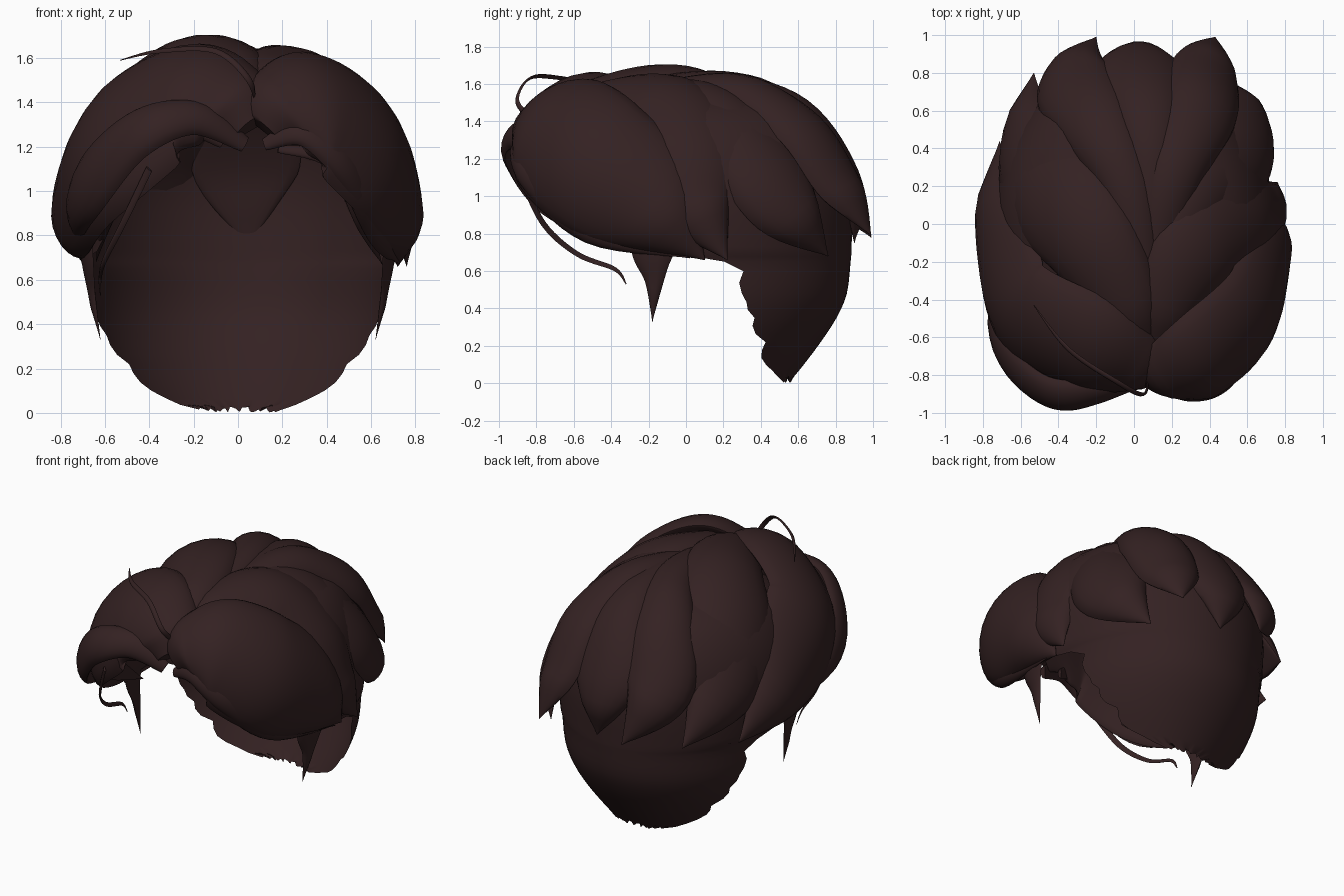
import bpy, math, random
from mathutils import Vector

random.seed(4)
hair = bpy.data.materials.new("dark brown hair")
hair.diffuse_color = (0.034, 0.0155, 0.016, 1)

CENTRE = Vector((0, 0, 0.8))
RADII = (0.8, 0.92, 0.85)


def smooth_path(rows, steps):
    """Catmull-Rom interpolation of rows of any length."""
    out = []
    n = len(rows)
    for i in range(n - 1):
        p = [rows[max(i - 1, 0)], rows[i], rows[i + 1], rows[min(i + 2, n - 1)]]
        for k in range(steps):
            t = k / steps
            out.append([0.5 * (2 * b + (c - a) * t + (2 * a - 5 * b + 4 * c - d) * t * t
                               + (3 * b - a - 3 * c + d) * t ** 3)
                        for a, b, c, d in zip(*p)])
    out.append(list(rows[-1]))
    return out


def make(name, verts, faces):
    mesh = bpy.data.meshes.new(name)
    mesh.from_pydata(verts, [], faces)
    mesh.materials.append(hair)
    mesh.validate()
    ob = bpy.data.objects.new(name, mesh)
    bpy.context.collection.objects.link(ob)
    bpy.ops.object.select_all(action='DESELECT')
    ob.select_set(True)
    bpy.context.view_layer.objects.active = ob
    bpy.ops.object.mode_set(mode='EDIT')
    bpy.ops.mesh.select_all(action='SELECT')
    bpy.ops.mesh.normals_make_consistent(inside=False)
    bpy.ops.object.mode_set(mode='OBJECT')
    bpy.ops.object.shade_smooth_by_angle(angle=math.radians(50))
    return ob


def lock(name, thick, *stations, sides=20, steps=7):
    """Curved, tapered lock lying on the head; a station is x, y, z, half width."""
    path = smooth_path(stations, steps)
    pts = [Vector(p[:3]) for p in path]
    verts, faces = [], []
    for i, c in enumerate(pts):
        w = max(path[i][3], 0.002)
        tangent = (pts[min(i + 1, len(pts) - 1)] - pts[max(i - 1, 0)]).normalized()
        d = c - CENTRE
        n = Vector([d[k] / RADII[k] ** 2 for k in range(3)])
        n = (n - tangent * n.dot(tangent)).normalized()
        side = tangent.cross(n)
        th = min(thick, w * 0.6)
        for j in range(sides):
            a = 2 * math.pi * j / sides
            s, h = math.cos(a), math.sin(a)
            h *= th if h > 0 else th * 0.3
            verts.append(c + side * w * s + n * (h - 0.6 * w * w * s * s))
    for i in range(len(pts) - 1):
        for j in range(sides):
            k = (j + 1) % sides
            faces.append((i * sides + j, i * sides + k, (i + 1) * sides + k, (i + 1) * sides + j))
    faces.append(tuple(range(sides)))
    faces.append(tuple(range(len(verts) - sides, len(verts))))
    return make(name, verts, faces)


# Scalp shell, open at the face: z, half width, half depth, front edge y
rows = smooth_path([
    (0.015, 0.45, 0.50, 0.52), (0.1, 0.51, 0.57, 0.43), (0.22, 0.59, 0.66, 0.41),
    (0.35, 0.65, 0.745, 0.36), (0.48, 0.685, 0.80, 0.30), (0.65, 0.70, 0.82, 0.22),
    (0.73, 0.72, 0.825, -0.33), (1.0, 0.73, 0.825, -0.48), (1.25, 0.68, 0.75, -0.48),
    (1.45, 0.54, 0.60, -0.4), (1.56, 0.3, 0.35, -0.25), (1.6, 0.04, 0.05, -0.0)], 3)
COLS = 40
verts, faces = [], []
for r, (z, a, b, front) in enumerate(rows):
    jag = random.uniform(-0.025, 0.025) if 0 < r < 18 else 0
    t0 = math.asin(max(-0.99, min(0.97, (front + jag - 0.06) / b)))
    for j in range(COLS + 1):
        t = t0 + (math.pi - 2 * t0) * j / COLS
        dz = random.uniform(-0.015, 0.015) if r == 0 else 0
        verts.append((a * math.cos(t), 0.06 + b * math.sin(t), z + dz))
for r in range(len(rows) - 1):
    for j in range(COLS):
        v = r * (COLS + 1) + j
        faces.append((v, v + 1, v + COLS + 2, v + COLS + 1))
make("scalp_shell", verts, faces)

# Swept fringe on both sides of the parting
lock("left_fringe", 0.13, (0.07, -0.81, 1.29, 0.11), (-0.04, -0.74, 1.39, 0.25),
     (-0.27, -0.67, 1.44, 0.36), (-0.59, -0.51, 1.23, 0.4), (-0.70, -0.1, 1.0, 0.33),
     (-0.71, 0.44, 0.72, 0), sides=28)
lock("right_fringe", 0.13, (0.11, -0.83, 1.28, 0.11), (0.2, -0.79, 1.36, 0.24),
     (0.38, -0.72, 1.385, 0.35), (0.61, -0.52, 1.21, 0.38), (0.695, -0.22, 0.98, 0.32),
     (0.72, 0.1, 0.66, 0), sides=28)

# Layers beneath the fringe
lock("left_fringe_under", 0.07, (0.03, -0.84, 1.21, 0.04), (-0.2, -0.89, 1.33, 0.09),
     (-0.46, -0.88, 1.25, 0.13), (-0.68, -0.65, 1.0, 0.15), (-0.72, -0.2, 0.77, 0.02))
lock("left_fringe_inner", 0.05, (-0.07, -0.8, 1.22, 0.03), (-0.24, -0.84, 1.3, 0.06),
     (-0.43, -0.8, 1.21, 0.08), (-0.57, -0.58, 0.97, 0.09), (-0.64, -0.12, 0.68, 0))
lock("right_fringe_under", 0.06, (0.12, -0.86, 1.21, 0.03), (0.3, -0.89, 1.26, 0.07),
     (0.49, -0.81, 1.1, 0.09), (0.63, -0.5, 0.83, 0.09), (0.73, 0.02, 0.67, 0))
lock("right_fringe_inner", 0.03, (0.18, -0.79, 1.19, 0.02), (0.42, -0.73, 1.13, 0.04),
     (0.56, -0.52, 0.86, 0.05), (0.65, -0.15, 0.67, 0))

# Locks sweeping back from the parting
lock("left_side_lock", 0.1, (0.06, -0.74, 1.39, 0.05), (-0.05, -0.42, 1.55, 0.19),
     (-0.25, -0.08, 1.585, 0.27), (-0.45, 0.17, 1.42, 0.31), (-0.57, 0.42, 1.07, 0.26),
     (-0.53, 0.8, 0.77, 0))
lock("left_back_lock", 0.1, (0.07, -0.66, 1.44, 0.05), (0.04, -0.25, 1.56, 0.1),
     (-0.04, 0.2, 1.585, 0.14), (-0.21, 0.55, 1.43, 0.2), (-0.33, 0.78, 1.1, 0.21),
     (-0.2, 0.99, 0.78, 0))
lock("middle_back_lock", 0.09, (0.08, -0.6, 1.46, 0.05), (0.08, -0.2, 1.55, 0.08),
     (0.1, 0.2, 1.57, 0.12), (0.08, 0.6, 1.44, 0.19), (0.03, 0.84, 1.1, 0.24),
     (0.05, 0.9, 0.75, 0))
lock("right_back_lock", 0.1, (0.09, -0.6, 1.46, 0.05), (0.12, -0.15, 1.55, 0.1),
     (0.22, 0.28, 1.555, 0.16), (0.36, 0.62, 1.35, 0.21), (0.39, 0.83, 1.03, 0.18),
     (0.43, 0.99, 0.79, 0))
lock("right_rear_side_lock", 0.1, (0.09, -0.66, 1.43, 0.05), (0.17, -0.2, 1.53, 0.13),
     (0.34, 0.17, 1.47, 0.2), (0.54, 0.38, 1.21, 0.26), (0.6, 0.54, 0.95, 0.22),
     (0.5, 0.76, 0.68, 0))
lock("right_side_lock", 0.1, (0.1, -0.74, 1.38, 0.05), (0.18, -0.42, 1.51, 0.19),
     (0.37, -0.13, 1.5, 0.28), (0.6, 0.0, 1.25, 0.29), (0.7, 0.06, 0.95, 0.2),
     (0.76, 0.22, 0.66, 0))

# Pointed sideburns
for side, label in ((-1, "left"), (1, "right")):
    lock(label + "_sideburn", 0.02, (side * 0.7, -0.17, 0.85, 0.16),
         (side * 0.68, -0.18, 0.68, 0.11), (side * 0.655, -0.17, 0.54, 0.05),
         (side * 0.62, -0.18, 0.33, 0), sides=10)

# Loose flyaway strands
lock("top_flyaway", 0.012, (0.07, -0.78, 1.38, 0.015), (0.05, -0.9, 1.5, 0.016),
     (-0.1, -0.83, 1.63, 0.016), (-0.35, -0.66, 1.63, 0.014), (-0.53, -0.43, 1.59, 0.003), sides=8)
lock("lower_flyaway", 0.012, (-0.4, -0.88, 1.1, 0.02), (-0.52, -0.76, 0.85, 0.018),
     (-0.6, -0.58, 0.69, 0.015), (-0.62, -0.38, 0.61, 0.012), (-0.62, -0.32, 0.53, 0.003), sides=8)
